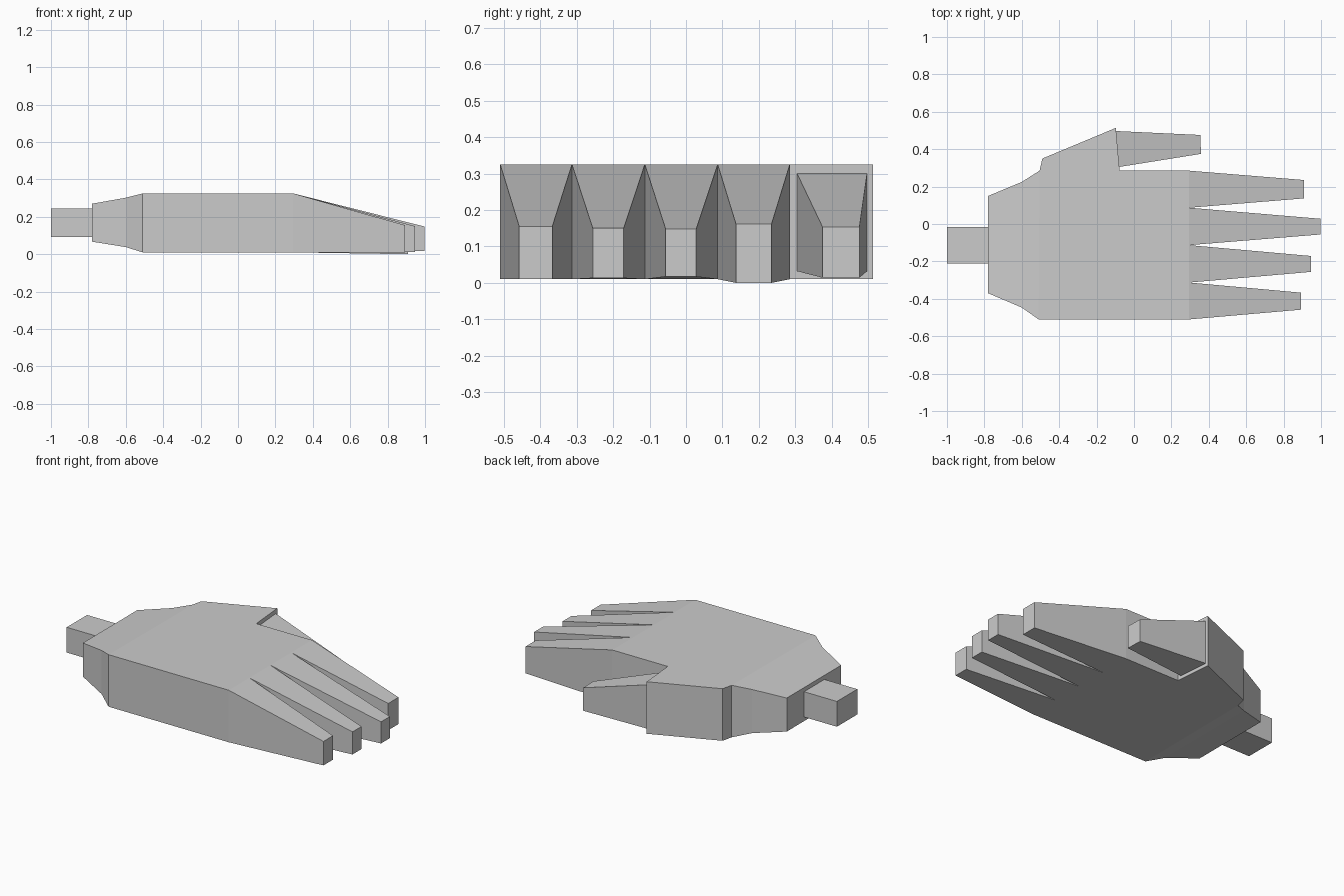
import bpy, bmesh

if "Cube" in bpy.data.objects:
    bpy.data.objects.remove(bpy.data.objects["Cube"])


def finish(name, bm):
    bmesh.ops.recalc_face_normals(bm, faces=bm.faces)
    mesh = bpy.data.meshes.new(name)
    bm.to_mesh(mesh)
    bm.free()
    obj = bpy.data.objects.new(name, mesh)
    bpy.context.collection.objects.link(obj)
    return obj


def loft(name, sections):
    """Skin rectangular sections (x at y0, x at y1, y0, y1, z0, z1), capped at both ends."""
    bm = bmesh.new()
    rings = [[bm.verts.new(p) for p in
              ((xa, y0, z0), (xb, y1, z0), (xb, y1, z1), (xa, y0, z1))]
             for xa, xb, y0, y1, z0, z1 in sections]
    for a, b in zip(rings, rings[1:]):
        for i in range(4):
            j = (i + 1) % 4
            bm.faces.new((a[i], a[j], b[j], b[i]))
    bm.faces.new(rings[0])
    bm.faces.new(rings[-1])
    return finish(name, bm)


def prism(name, outline, z0, z1):
    bm = bmesh.new()
    base = bm.faces.new([bm.verts.new((x, y, z0)) for x, y in outline])
    ext = bmesh.ops.extrude_face_region(bm, geom=[base], use_keep_orig=True)
    verts = [g for g in ext["geom"] if isinstance(g, bmesh.types.BMVert)]
    bmesh.ops.translate(bm, verts=verts, vec=(0, 0, z1 - z0))
    return finish(name, bm)


BOTTOM, TOP, KNUCKLE = 0.01, 0.325, 0.295

# Wrist peg and palm
loft("wrist_peg", [(-1, -1, -0.21, -0.015, 0.092, 0.245),
                   (-0.78, -0.78, -0.21, -0.015, 0.092, 0.245)])
loft("palm", [(-0.78, -0.78, -0.37, 0.15, 0.067, 0.27),
              (-0.60, -0.60, -0.447, 0.225, 0.038, 0.302),
              (-0.51, -0.505, -0.51, 0.285, BOTTOM, TOP),
              (KNUCKLE, KNUCKLE, -0.51, 0.285, BOTTOM, TOP)])

# Four fingers: root edges are shared, tips vary
roots = [-0.51, -0.313, -0.113, 0.087, 0.285]
fingers = [("little_finger", 0.893, -0.458, -0.367, 0.010, 0.155),
           ("ring_finger", 0.946, -0.256, -0.171, 0.013, 0.150),
           ("middle_finger", 0.997, -0.056, 0.028, 0.017, 0.148),
           ("index_finger", 0.910, 0.137, 0.235, 0.0, 0.162)]
for i, (name, x, y0, y1, z0, z1) in enumerate(fingers):
    loft(name, [(KNUCKLE, KNUCKLE, roots[i], roots[i + 1], BOTTOM, TOP),
                (x, x, y0, y1, z0, z1)])

# Thumb mound and thumb
prism("thumb_base", [(-0.505, 0.285), (-0.49, 0.35), (-0.097, 0.514), (-0.077, 0.285)],
      BOTTOM, TOP)
loft("thumb", [(-0.079, -0.096, 0.305, 0.497, 0.032, 0.30),
               (0.358, 0.355, 0.375, 0.476, 0.014, 0.153)])
